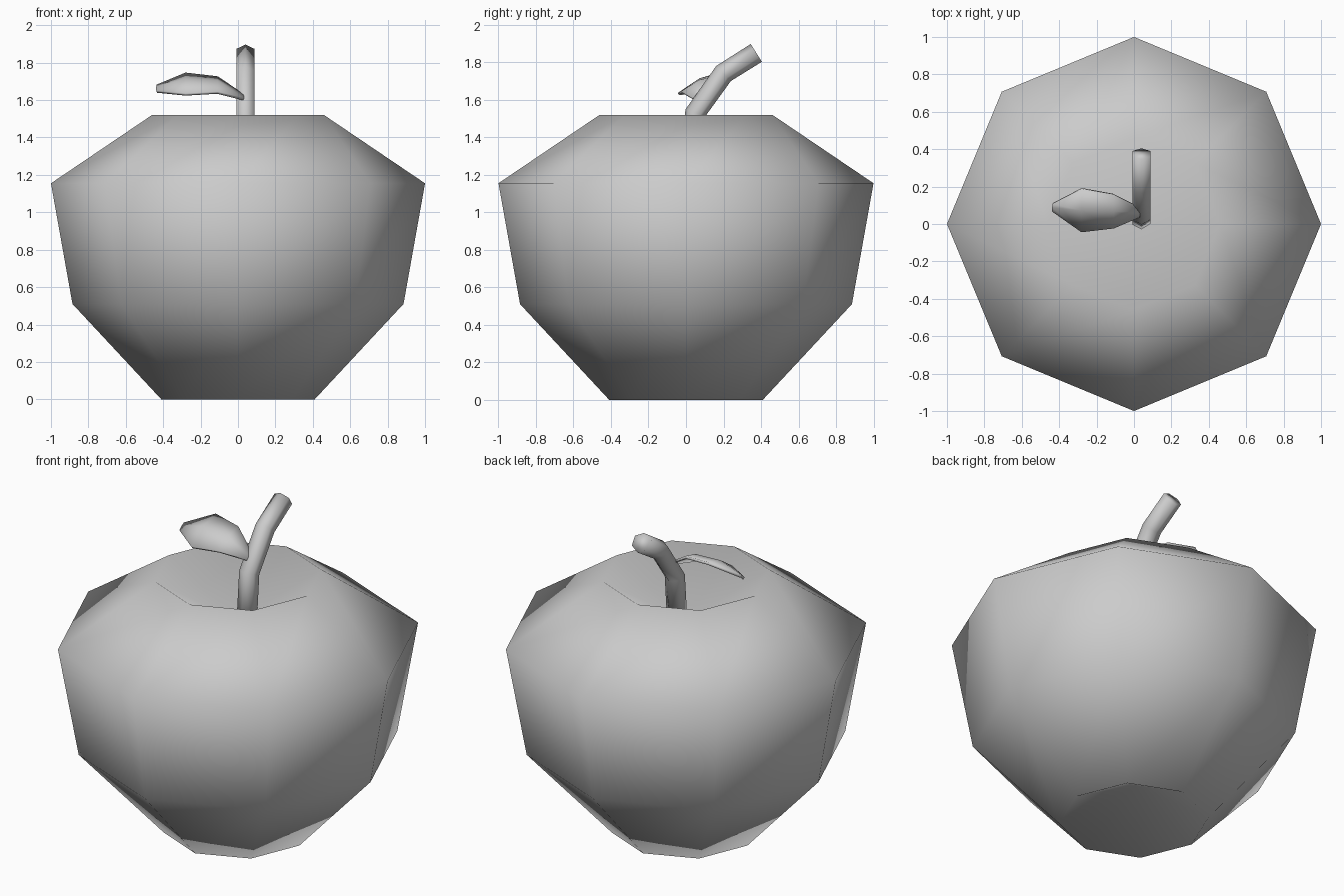
import bpy, bmesh
from math import sin, cos, pi
from mathutils import Vector

if "Cube" in bpy.data.objects:
    bpy.data.objects.remove(bpy.data.objects["Cube"], do_unlink=True)

grey = bpy.data.materials.new("plain grey")
grey.use_nodes = True
color = (0.6, 0.6, 0.6, 1)
grey.diffuse_color = color
grey.node_tree.nodes["Principled BSDF"].inputs["Base Color"].default_value = color


def finish(bm, name):
    bmesh.ops.recalc_face_normals(bm, faces=bm.faces)
    for face in bm.faces:
        face.smooth = True
    mesh = bpy.data.meshes.new(name)
    bm.to_mesh(mesh)
    bm.free()
    mesh.materials.append(grey)
    obj = bpy.data.objects.new(name, mesh)
    bpy.context.collection.objects.link(obj)
    return obj


def bridge(bm, rings, closed=True):
    for a, b in zip(rings, rings[1:]):
        n = len(a)
        for i in range(n if closed else n - 1):
            j = (i + 1) % n
            bm.faces.new((a[i], a[j], b[j], b[i]))


def fan(bm, ring, point):
    tip = bm.verts.new(point)
    for i, v in enumerate(ring):
        bm.faces.new((v, ring[(i + 1) % len(ring)], tip))


# Fruit body: eight-sided lathe with a hollow at each end
bm = bmesh.new()
profile = [(0.41, 0), (0.885, 0.51), (1, 1.155), (0.46, 1.52)]
rings = [[bm.verts.new((r * cos(k * pi / 4), r * sin(k * pi / 4), z))
          for k in range(8)] for r, z in profile]
bridge(bm, rings)
fan(bm, rings[0], (0, 0, 0.22))
fan(bm, rings[-1], (0, 0, 1.25))
finish(bm, "fruit_body")

# Stem: six-sided tube leaning backwards
bm = bmesh.new()
path = [Vector((0.04, y, z)) for y, z in
        [(0.025, 1.23), (0.05, 1.53), (0.2, 1.74), (0.375, 1.85)]]
rings = []
for i, p in enumerate(path):
    along = (path[min(i + 1, len(path) - 1)] - path[max(i - 1, 0)]).normalized()
    side = Vector((1, 0, 0))
    up = along.cross(side)
    rings.append([bm.verts.new(p + 0.056 * (up * cos(k * pi / 3) + side * sin(k * pi / 3)))
                  for k in range(6)])
bridge(bm, rings)
bm.faces.new(rings[0])
bm.faces.new(rings[-1])
finish(bm, "stem")

# Leaf: cross rows of front edge, raised midrib and back edge
bm = bmesh.new()
rows = []
for x, y0, z0, y1, z1 in [(0.03, 0.04, 1.605, 0.09, 1.625),
                          (-0.11, -0.02, 1.64, 0.16, 1.72),
                          (-0.28, -0.04, 1.63, 0.19, 1.74),
                          (-0.435, 0.07, 1.645, 0.11, 1.675)]:
    front, back = Vector((x, y0, z0)), Vector((x, y1, z1))
    middle = (front + back) / 2 + Vector((0, 0, 0.1 * (y1 - y0)))
    rows.append([bm.verts.new(p) for p in (front, middle, back)])
bridge(bm, rows, closed=False)
leaf = finish(bm, "leaf")
solid = leaf.modifiers.new("thickness", "SOLIDIFY")
solid.thickness = 0.015
solid.offset = 0
